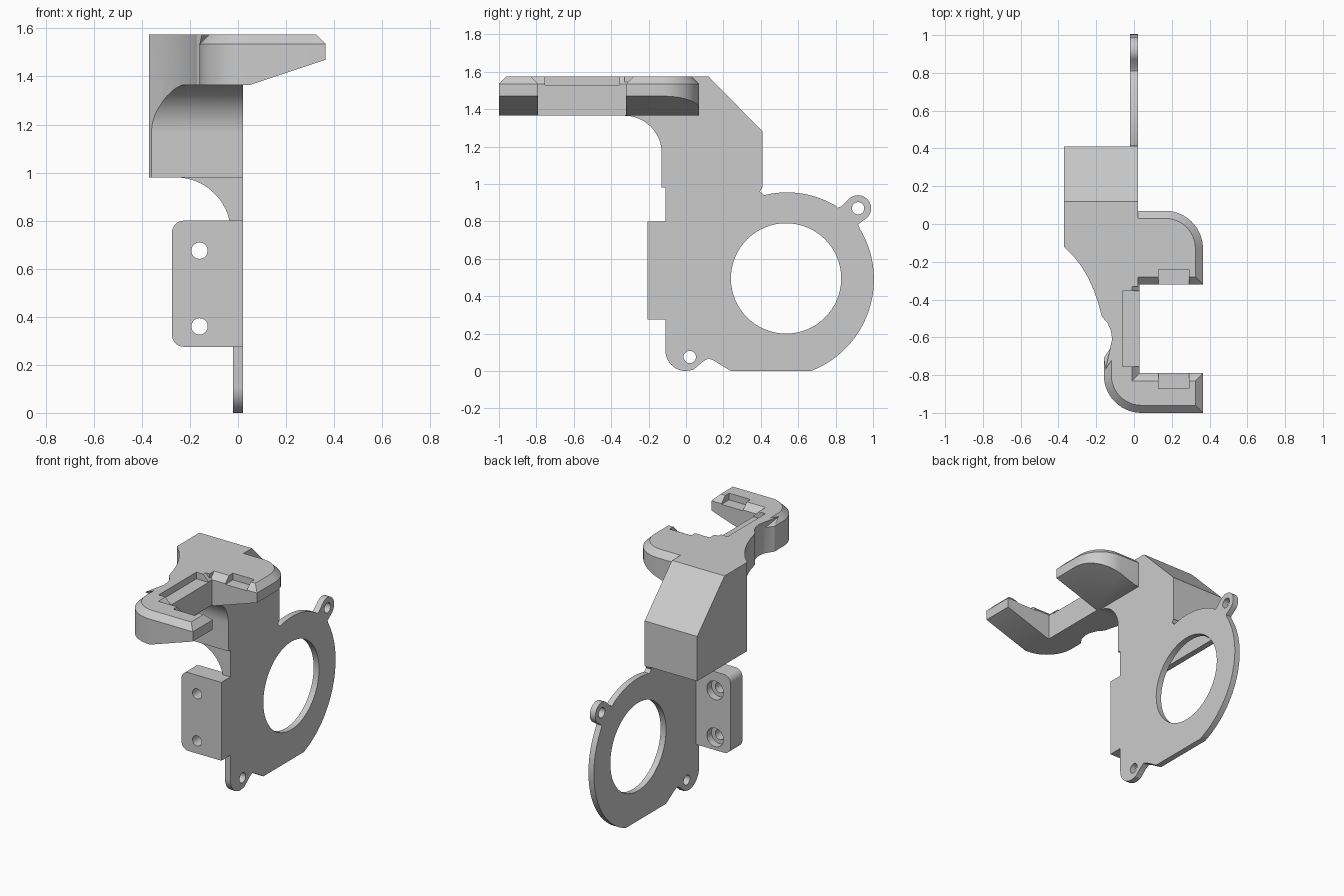
import bpy, bmesh
from math import sin, cos, radians
from mathutils import Vector

old = bpy.data.objects.get("Cube")
if old:
    bpy.data.objects.remove(old, do_unlink=True)

grey = bpy.data.materials.new("plain_grey")
grey.use_nodes = True
grey.diffuse_color = (0.6, 0.6, 0.6, 1)
grey.node_tree.nodes["Principled BSDF"].inputs["Base Color"].default_value = (0.6, 0.6, 0.6, 1)

TOP, MID, LOW = 1.575, 1.535, 1.365
PLACE = {"x": lambda u, v, d: (d, u, v),
         "y": lambda u, v, d: (u, d, v),
         "z": lambda u, v, d: (u, v, d)}


def arc(cu, cv, r, a0, a1, n=12):
    angles = [radians(a0 + (a1 - a0) * i / n) for i in range(n + 1)]
    return [(cu + r * cos(a), cv + r * sin(a)) for a in angles]


def loft(name, rings, axis):
    """Solid through (outline, depth) rings with equal point counts."""
    bm = bmesh.new()
    loops = [[bm.verts.new(PLACE[axis](u, v, d)) for u, v in pts] for pts, d in rings]
    n = len(loops[0])
    for a, b in zip(loops, loops[1:]):
        for i in range(n):
            j = (i + 1) % n
            bm.faces.new((a[i], a[j], b[j], b[i]))
    bm.faces.new(loops[0][::-1])
    bm.faces.new(loops[-1])
    bmesh.ops.recalc_face_normals(bm, faces=bm.faces)
    mesh = bpy.data.meshes.new(name)
    bm.to_mesh(mesh)
    bm.free()
    mesh.materials.append(grey)
    obj = bpy.data.objects.new(name, mesh)
    bpy.context.collection.objects.link(obj)
    return obj


def prism(name, pts, lo, hi, axis):
    return loft(name, [(pts, lo), (pts, hi)], axis)


def box(name, x0, x1, y0, y1, z0, z1):
    return prism(name, [(x0, y0), (x1, y0), (x1, y1), (x0, y1)], z0, z1, "z")


def cut(obj, cutter):
    cutter.hide_render = True
    mod = obj.modifiers.new("cut", "BOOLEAN")
    mod.operation, mod.solver, mod.object = "DIFFERENCE", "EXACT", cutter
    bpy.context.view_layer.objects.active = obj
    bpy.ops.object.modifier_apply(modifier=mod.name)
    bpy.data.objects.remove(cutter, do_unlink=True)


def drill(obj, u, v, r, lo, hi, axis, n=32):
    cut(obj, prism("drill", arc(u, v, r, 0, 360 - 360 / n, n - 1), lo, hi, axis))


def inset(pts, dists):
    """Move each outline edge inward by its own distance."""
    out = []
    for i, p in enumerate(pts):
        a, b, c = Vector(pts[i - 1]), Vector(p), Vector(pts[(i + 1) % len(pts)])
        d1, d2 = (b - a).normalized(), (c - b).normalized()
        n1, n2 = Vector((-d1.y, d1.x)), Vector((-d2.y, d2.x))
        k1, k2 = dists[i - 1], dists[i]
        det = n1.x * n2.y - n1.y * n2.x
        if abs(det) < 0.02:
            q = b + n2 * k2
        else:
            q = b + Vector((k1 * n2.y - k2 * n1.y, n1.x * k2 - n2.x * k1)) / det
        out.append(tuple(q))
    return out


# fan plate with two screw ears
outline = [(-0.11, 1.0)]
outline += arc(0.0, 0.11, 0.11, 180, 270)
outline += [(0.04, 0.007), (0.09, 0.05), (0.12, 0.068), (0.15, 0.055), (0.24, 0)]
outline += arc(0.48, 0.49, 0.525, -69, 31, 28)
outline += [(0.92, 0.785)] + arc(0.92, 0.87, 0.07, -45, 135)
outline += [(0.83, 0.88), (0.81, 0.872)] + arc(0.54, 0.445, 0.51, 60, 104, 14)
outline += [(0.395, 0.96), (0.41, 0.985), (0.41, 1.0)]
plate = prism("fan_plate", outline, -0.02, 0.02, "x")
drill(plate, 0.535, 0.495, 0.295, -0.1, 0.1, "x", 64)
drill(plate, 0.02, 0.075, 0.033, -0.1, 0.1, "x")
drill(plate, 0.92, 0.87, 0.033, -0.1, 0.1, "x")

# mounting flange with counterbored screw holes
pts = [(0.02, 0.275), (0.02, 0.8)]
pts += arc(-0.225, 0.75, 0.05, 90, 180, 8) + arc(-0.225, 0.325, 0.05, 180, 270, 8)
flange = prism("mounting_flange", pts, -0.205, -0.08, "y")
for z in (0.36, 0.675):
    drill(flange, -0.16, z, 0.034, -0.3, 0, "y")
    drill(flange, -0.16, z, 0.062, -0.13, 0, "y")

# curved gusset under the duct
prism("gusset", [(-0.01, 0.76), (-0.01, 0.99), (-0.26, 0.99)]
      + arc(-0.26, 0.75, 0.23, 90, 5, 16), -0.11, -0.07, "y")

# air duct with sloped back and scooped front
side = [(-0.13, 0.98), (0.41, 0.98), (0.41, 1.28), (0.12, TOP), (-0.33, TOP)]
side += arc(-0.33, 1.165, 0.2, 90, 0, 16)
duct = prism("air_duct", side, -0.37, 0.02, "x")
waist = [(-0.37, -0.12), (-0.32, -0.17), (-0.28, -0.222), (-0.245, -0.28),
         (-0.215, -0.345), (-0.19, -0.415), (-0.17, -0.49)]
cut(duct, prism("waist_cutter", [(-0.6, -0.12)] + waist + [(-0.6, -0.49)], 0.8, 1.8, "z"))
cut(duct, prism("duct_cavity", [(-0.09, 0.9), (0.37, 0.9), (0.37, 1.26), (0.11, 1.53),
                                (-0.09, 1.53)], -0.33, -0.02, "x"))

# forked nozzle head with chamfered rim
plan = [(-0.37, 0.07)] + waist
plan += [(-0.14, -0.525), (-0.122, -0.565), (-0.116, -0.61), (-0.127, -0.66)]
rim_start = len(plan) - 1
plan += [(-0.16, -0.71)] + arc(0.04, -0.8, 0.2, 180, 270, 14)
plan += [(0.365, -1.0), (0.365, -0.79), (0.03, -0.79), (0.03, -0.32), (0.365, -0.32)]
plan += arc(0.165, -0.13, 0.2, 0, 90, 14)
widths = [0.04 if i >= rim_start else 0 for i in range(len(plan))]
head = loft("nozzle_head", [(plan, LOW), (plan, MID), (inset(plan, widths), TOP)], "z")

# sloped underside of both arms
cut(head, prism("arm_slope_cutter", [(0.05, LOW), (0.05, 1.2), (0.5, 1.2), (0.5, 1.515)],
                -1.2, 0.3, "y"))

# air slots in the inner rim
cut(head, box("slot", 0.13, 0.29, -0.34, -0.24, 1.53, 1.7))
cut(head, box("slot", 0.13, 0.29, -0.87, -0.77, 1.53, 1.7))
cut(head, box("slot", -0.06, 0.05, -0.755, -0.355, 1.53, 1.7))

# crisp edges, smooth curves
for obj in (plate, flange, duct, head, bpy.data.objects["gusset"]):
    bpy.ops.object.select_all(action="DESELECT")
    obj.select_set(True)
    bpy.context.view_layer.objects.active = obj
    bpy.ops.object.shade_smooth_by_angle(angle=radians(25))
